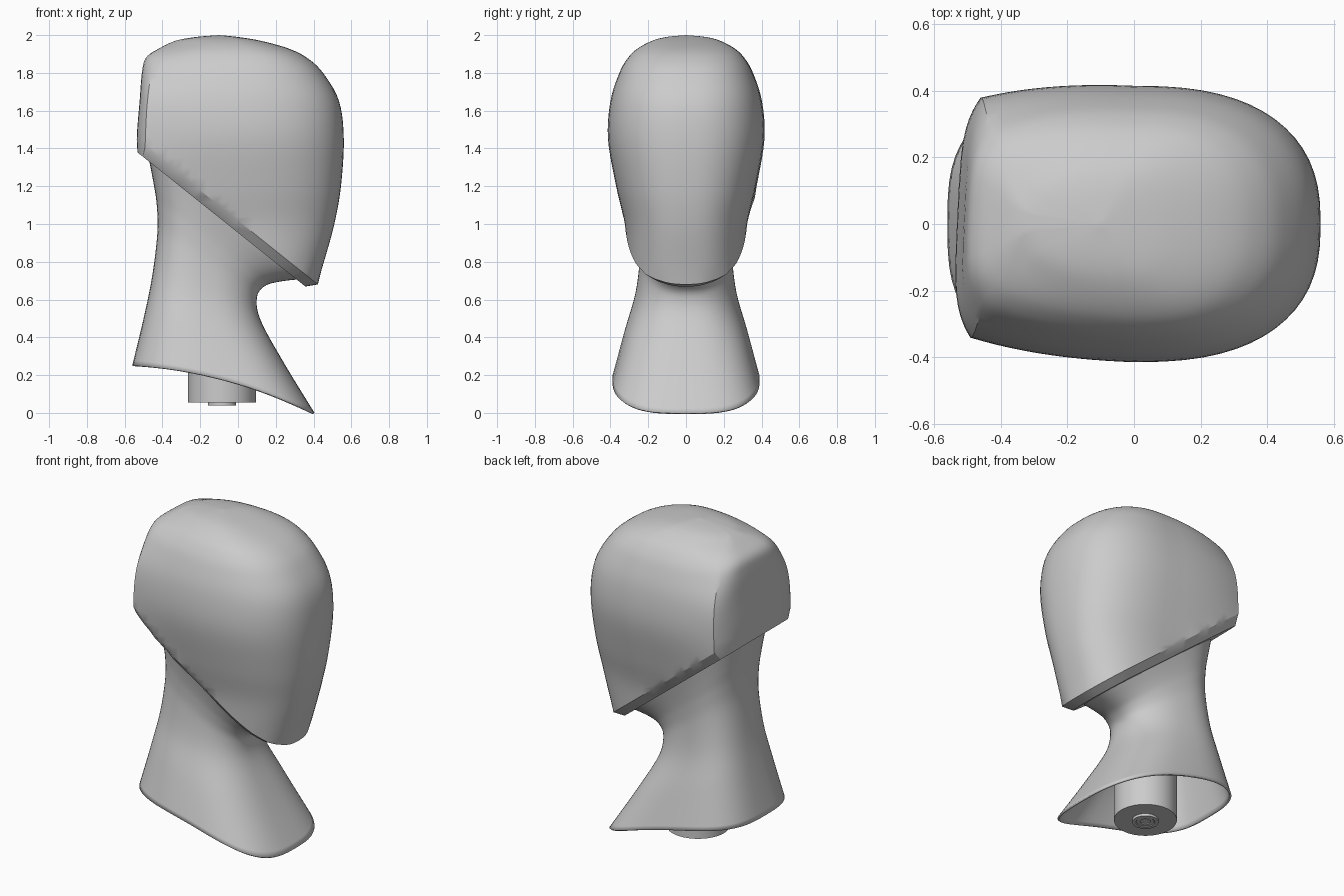
import bpy, bmesh, math
from mathutils import Vector

cube = bpy.data.objects.get("Cube")
if cube:
    bpy.data.objects.remove(cube, do_unlink=True)

grey = bpy.data.materials.new("matte_grey")
grey.use_nodes = True
grey.diffuse_color = (0.6, 0.6, 0.6, 1)
bsdf = grey.node_tree.nodes["Principled BSDF"]
bsdf.inputs["Base Color"].default_value = (0.6, 0.6, 0.6, 1)
bsdf.inputs["Roughness"].default_value = 0.6


def smooth_rows(keys, steps):
    """Catmull-Rom interpolation through rows of section parameters."""
    rows = []
    for i in range(len(keys) - 1):
        p0, p1 = keys[max(i - 1, 0)], keys[i]
        p2, p3 = keys[i + 1], keys[min(i + 2, len(keys) - 1)]
        for s in range(steps):
            t = s / steps
            rows.append([b + 0.5 * t * (c - a + t * (2*a - 5*b + 4*c - d + t * (3*(b - c) + d - a)))
                         for a, b, c, d in zip(p0, p1, p2, p3)])
    rows.append(list(keys[-1]))
    return rows


def loft(rings):
    bm = bmesh.new()
    loops = [[bm.verts.new(p) for p in ring] for ring in rings]
    n = len(loops[0])
    for lower, upper in zip(loops, loops[1:]):
        for i in range(n):
            j = (i + 1) % n
            bm.faces.new((lower[i], lower[j], upper[j], upper[i]))
    return bm


def finish(bm, name, angle):
    bmesh.ops.recalc_face_normals(bm, faces=bm.faces)
    mesh = bpy.data.meshes.new(name)
    bm.to_mesh(mesh)
    bm.free()
    obj = bpy.data.objects.new(name, mesh)
    bpy.context.collection.objects.link(obj)
    mesh.materials.append(grey)
    bpy.ops.object.select_all(action='DESELECT')
    obj.select_set(True)
    bpy.context.view_layer.objects.active = obj
    bpy.ops.object.shade_smooth_by_angle(angle=math.radians(angle))
    return obj


def super_arc(t, n):
    return (abs(math.cos(t)) ** (2 / n) * (1 if math.cos(t) >= 0 else -1),
            abs(math.sin(t)) ** (2 / n) * (1 if math.sin(t) >= 0 else -1))


def head_ring(z, face, width, crease_x, crease_y, plate_x):
    """Rounded face, tapered sides up to the crease, then the soft-edged back plate."""
    full = min(1, width / 0.3)
    mid = -0.1 + 0.1 * full
    half = []
    for i in range(17):
        c, s = super_arc(math.pi / 2 * i / 16, 2.5)
        half.append((mid + (face - mid) * c, width * s))
    p = 2.2
    crease_y = min(crease_y, 0.98 * width)
    reach = 1 - (crease_y / width) ** p if width > 0 else 1
    for i in range(1, 13):
        s = i / 12
        half.append((mid + (crease_x - mid) * s, width * (1 - reach * s ** p) ** (1 / p)))
    for s in (0.95, 0.89, 0.82, 0.74, 0.64, 0.5, 0.25, 0):
        half.append((crease_x + (plate_x - crease_x) * (1 - s ** 4.5), crease_y * s))
    ring = half + [(x, -y) for x, y in half[-2:0:-1]]
    out = []
    for x, y in ring:
        back = max(0, -x / 0.5)          # the back sits slightly askew
        out.append((x + 0.045 * y * back, y + 0.02 * back * full, z))
    return out


# Head: height, face x, half width, crease x, crease half width, plate x
head_keys = [
    (0.55, 0.38, 0.29, -0.48, 0.28, -0.53),
    (0.80, 0.455, 0.308, -0.48, 0.29, -0.53),
    (1.00, 0.51, 0.325, -0.48, 0.31, -0.53),
    (1.20, 0.545, 0.37, -0.48, 0.34, -0.53),
    (1.45, 0.56, 0.413, -0.475, 0.36, -0.53),
    (1.65, 0.535, 0.4, -0.465, 0.345, -0.515),
    (1.80, 0.45, 0.353, -0.445, 0.285, -0.505),
    (1.88, 0.365, 0.307, -0.41, 0.235, -0.485),
    (1.93, 0.265, 0.255, -0.37, 0.16, -0.415),
    (1.97, 0.12, 0.18, -0.325, 0.04, -0.33),
    (1.99, 0.0, 0.105, -0.22, 0.02, -0.223),
    (2.00, -0.1, 0.0, -0.1, 0.0, -0.1),
]
bm = loft([head_ring(*row) for row in smooth_rows(head_keys, 5)])
bmesh.ops.remove_doubles(bm, verts=bm.verts, dist=0.0005)

# Slanted jaw cut with a chamfered rim; nearby points settle on the cut for a clean edge
back_pt, chin_pt = Vector((-0.466, 0, 1.39)), Vector((0.423, 0, 0.68))
slope = (chin_pt - back_pt).normalized()
jaw_normal = Vector((slope.z, 0, -slope.x))
for v in bm.verts:
    gap = (v.co - back_pt).dot(jaw_normal)
    if abs(gap) < 0.014:
        v.co.z -= gap / jaw_normal.z
cut = bmesh.ops.bisect_plane(bm, geom=bm.verts[:] + bm.edges[:] + bm.faces[:], dist=0.0005,
                             plane_co=back_pt, plane_no=jaw_normal, clear_outer=True)
rim = [e for e in cut["geom_cut"] if isinstance(e, bmesh.types.BMEdge)]
cap = bmesh.ops.edgeloop_fill(bm, edges=rim)["faces"]
bmesh.ops.recalc_face_normals(bm, faces=bm.faces)
bmesh.ops.inset_region(bm, faces=cap, thickness=0.045, depth=0.05, use_even_offset=True)
finish(bm, "head", 30)

# Neck: back x, back z, front x, front z, half width, roundness, taper, bow
neck_keys = [
    (-0.56, 0.25, 0.405, 0.0, 0.39, 3.0, 0.0, 0.05),
    (-0.50, 0.50, 0.24, 0.27, 0.325, 2.8, 0.03, 0.02),
    (-0.455, 0.72, 0.12, 0.49, 0.265, 2.6, 0.08, 0),
    (-0.427, 0.95, 0.10, 0.61, 0.24, 2.5, 0.12, 0),
    (-0.43, 1.10, 0.14, 0.67, 0.24, 2.5, 0.15, 0),
    (-0.448, 1.22, 0.22, 0.695, 0.25, 2.5, 0.18, 0),
    (-0.475, 1.36, 0.35, 0.71, 0.27, 2.5, 0.2, 0),
]


def neck_ring(bx, bz, fx, fz, width, n, taper, bow):
    ring = []
    for i in range(64):
        c, s = super_arc(2 * math.pi * i / 64, n)
        ring.append(((bx + fx) / 2 + (fx - bx) / 2 * c,
                     width * s * (1 - taper * c),
                     (bz + fz) / 2 + (fz - bz) / 2 * c + bow * (1 - c * c)))
    return ring


neck = finish(loft([neck_ring(*row) for row in smooth_rows(neck_keys, 6)]), "neck", 60)
shell = neck.modifiers.new("shell", 'SOLIDIFY')
shell.thickness = 0.012
shell.offset = -1

# Mounting stem with a small ringed socket underneath
profile = [(0.001, 0.05), (0.03, 0.05), (0.03, 0.044), (0.05, 0.044), (0.055, 0.04),
           (0.075, 0.04), (0.075, 0.055), (0.18, 0.055), (0.18, 0.6), (0.001, 0.6)]
stem_rings = [[(-0.085 + r * math.cos(a), r * math.sin(a), z)
               for a in [2 * math.pi * i / 48 for i in range(48)]] for r, z in profile]
bm = loft(stem_rings)
bmesh.ops.holes_fill(bm, edges=bm.edges)
finish(bm, "mounting_stem", 30)
